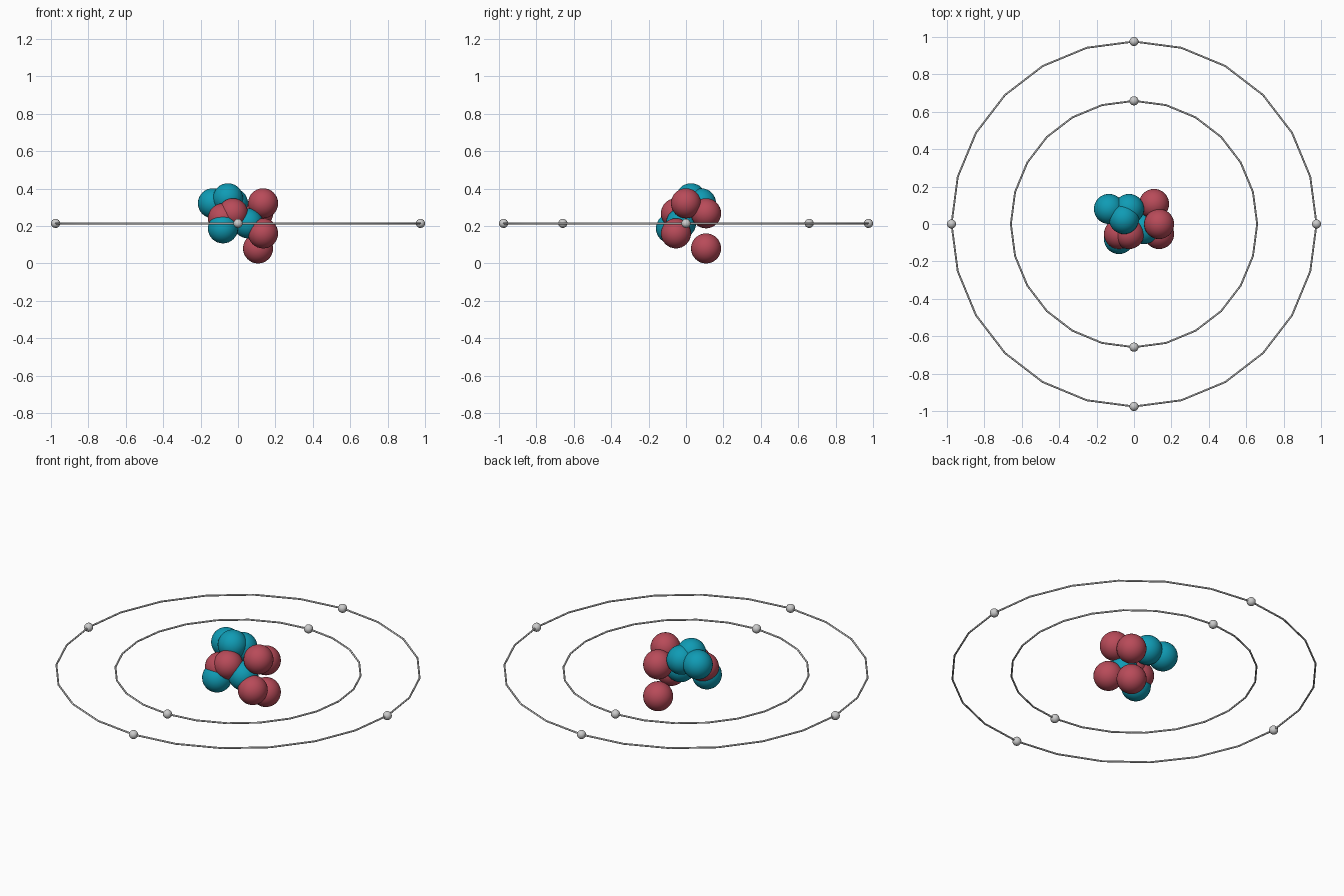
import bpy
from math import cos, sin, pi

if "Cube" in bpy.data.objects:
    bpy.data.objects.remove(bpy.data.objects["Cube"])

U = 0.0268           # packing step of the nucleus
CZ = 8 * U           # height of the orbit plane
NUCLEON_R = 3 * U
ELECTRON_R = 0.0244


def material(name, color):
    m = bpy.data.materials.new(name)
    m.diffuse_color = (*color, 1)
    m.use_nodes = True
    m.node_tree.nodes["Principled BSDF"].inputs["Base Color"].default_value = m.diffuse_color
    return m


def ball(name, loc, radius, mat=None, segs=32, rings=16):
    bpy.ops.mesh.primitive_uv_sphere_add(segments=segs, ring_count=rings,
                                         radius=radius, location=loc)
    ob = bpy.context.object
    ob.name = name
    bpy.ops.object.shade_smooth()
    if mat:
        ob.data.materials.append(mat)


def orbit(name, radius, electrons, start):
    # Thin ring with a visible 24-sided outline
    bpy.ops.mesh.primitive_torus_add(major_radius=radius, minor_radius=0.005,
                                     major_segments=24, minor_segments=12,
                                     location=(0, 0, CZ))
    bpy.context.object.name = name + "_orbit"
    bpy.ops.object.shade_smooth_by_angle()
    # Electrons spaced evenly along it
    for i in range(electrons):
        a = start + 2 * pi * i / electrons
        ball(name + "_electron", (radius * cos(a), radius * sin(a), CZ),
             ELECTRON_R, segs=24, rings=12)


red = material("proton_red", (0.48, 0.07, 0.10))
teal = material("neutron_teal", (0.005, 0.33, 0.46))

# Nucleus: positions in packing steps from the centre
protons = [(4, 4, -5), (4, 4, 2), (5, 0, 4), (5, -2, -2), (-1, -2, 2), (-3, -2, 1)]
neutrons = [(-5, 3, 4), (-1, 3, 4), (-2, 1, 5), (-3, -3, -1), (2, -1, 0)]
for name, mat, cells in (("proton", red, protons), ("neutron", teal, neutrons)):
    for x, y, z in cells:
        ball(name, (x * U, y * U, CZ + z * U), NUCLEON_R, mat)

# Electron shells
orbit("inner", 0.6585, 2, pi / 2)
orbit("outer", 0.9756, 4, 0)
